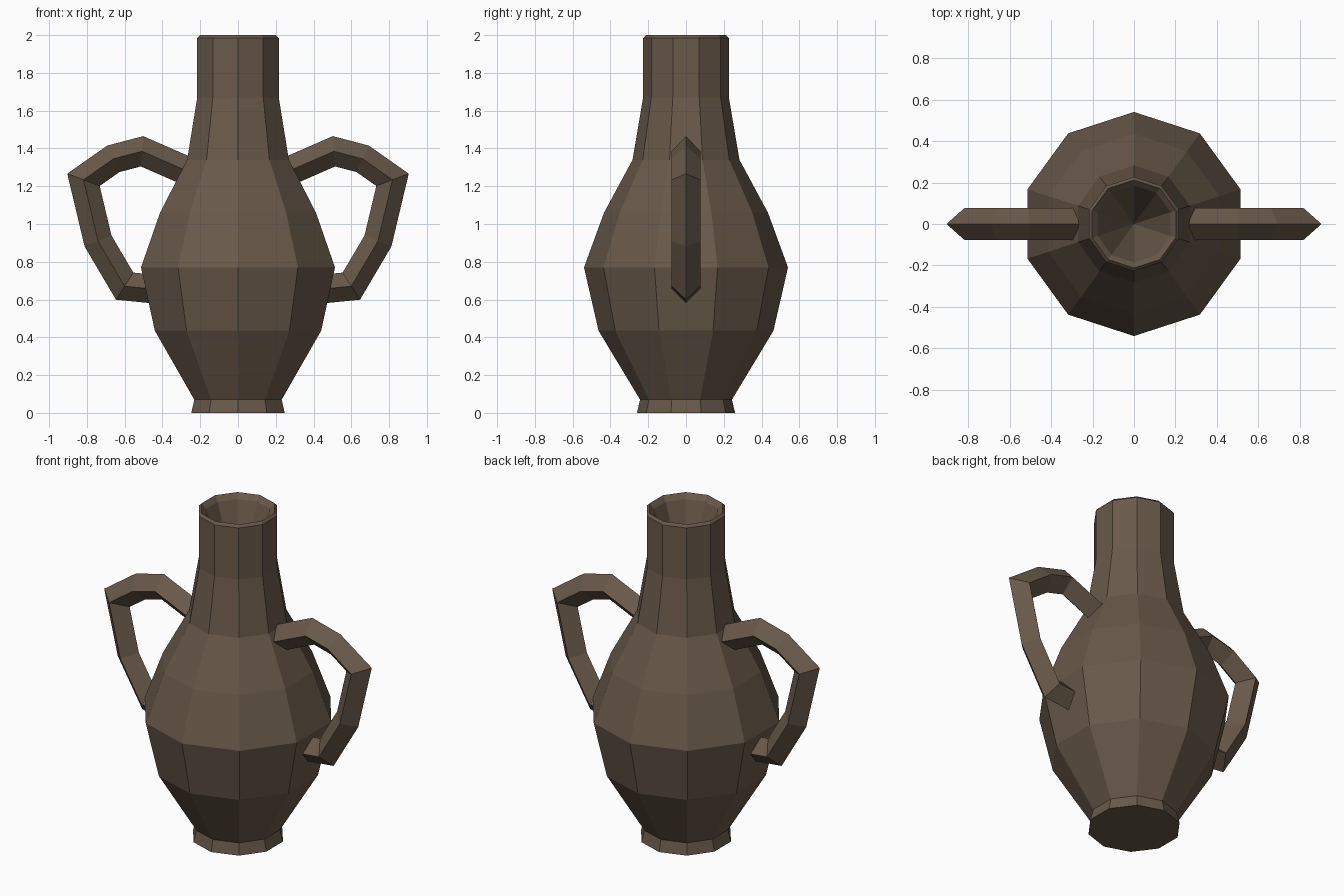
import bpy, bmesh, math
from mathutils import Vector

if "Cube" in bpy.data.objects:
    bpy.data.objects.remove(bpy.data.objects["Cube"])

mat = bpy.data.materials.new("clay")
mat.diffuse_color = (0.14, 0.10, 0.068, 1)
mat.use_nodes = True
mat.node_tree.nodes["Principled BSDF"].inputs["Base Color"].default_value = mat.diffuse_color


def make_object(name, bm):
    bmesh.ops.recalc_face_normals(bm, faces=bm.faces)
    mesh = bpy.data.meshes.new(name)
    bm.to_mesh(mesh)
    bm.free()
    mesh.materials.append(mat)
    obj = bpy.data.objects.new(name, mesh)
    bpy.context.collection.objects.link(obj)
    return obj


def bridge(bm, rings):
    for a, b in zip(rings, rings[1:]):
        n = len(a)
        for i in range(n):
            j = (i + 1) % n
            bm.faces.new((a[i], a[j], b[j], b[i]))


# Vase body: ten-sided lathe from foot to rim, with a tapering hollow neck
SIDES = 10
profile = [(0.26, 0), (0.243, 0.07), (0.463, 0.435), (0.54, 0.77),
           (0.434, 1.06), (0.283, 1.34), (0.227, 1.67), (0.227, 1.985),
           (0.212, 2.0), (0.185, 1.97)]
bm = bmesh.new()
rings = []
for r, z in profile:
    angles = [math.pi / 2 + math.tau * k / SIDES for k in range(SIDES)]
    rings.append([bm.verts.new((r * math.cos(a), r * math.sin(a), z)) for a in angles])
bridge(bm, rings)
bm.faces.new(rings[0])
hollow = bm.verts.new((0, 0, 1.45))
for i in range(SIDES):
    bm.faces.new((rings[-1][i], rings[-1][(i + 1) % SIDES], hollow))
make_object("vase_body", bm)

# Handles: diamond section swept along a mitred path, one per side
path = [(0.22, 1.259), (0.508, 1.385), (0.66, 1.345), (0.818, 1.234),
        (0.741, 0.91), (0.60, 0.671), (0.44, 0.655)]
RADIUS = 0.076


def make_handle(name, side):
    pts = [Vector(p) for p in path]
    bm = bmesh.new()
    rings = []
    for i, p in enumerate(pts):
        before = (p - pts[i - 1]).normalized() if i else None
        after = (pts[i + 1] - p).normalized() if i < len(pts) - 1 else before
        before = before or after
        tangent = (before + after).normalized()
        out = Vector((-tangent.y, tangent.x)) * RADIUS / tangent.dot(after)
        section = [(p + out, 0), (p, RADIUS), (p - out, 0), (p, -RADIUS)]
        rings.append([bm.verts.new((side * q.x, y, q.y)) for q, y in section])
    bridge(bm, rings)
    bm.faces.new(rings[0])
    bm.faces.new(rings[-1])
    make_object(name, bm)


make_handle("right_handle", 1)
make_handle("left_handle", -1)
